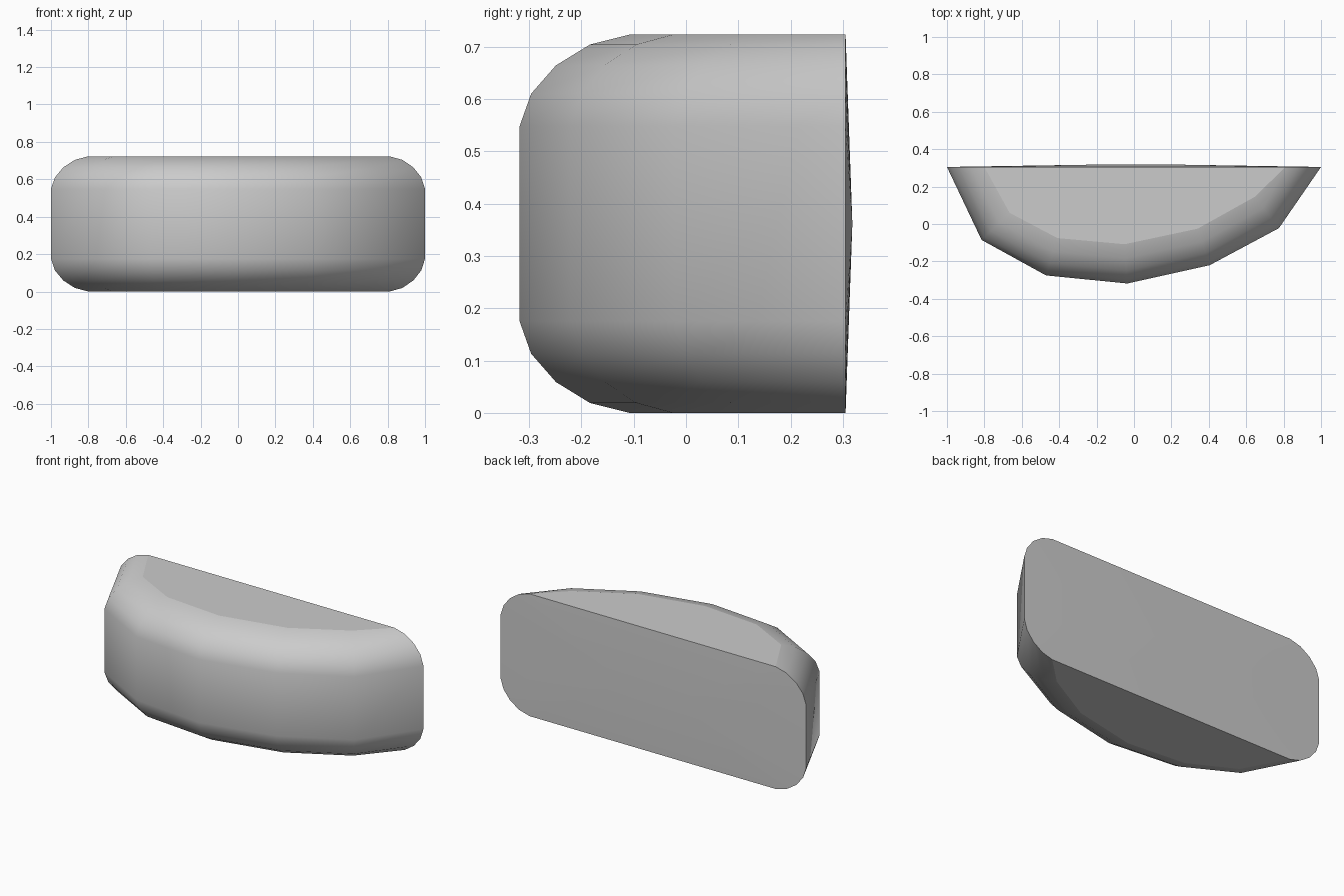
import bpy, bmesh, math

if "Cube" in bpy.data.objects:
    bpy.data.objects.remove(bpy.data.objects["Cube"])

# Plan outlines: widest section and the inset top/bottom cap
OUTER = [(-1, .305), (-.815, -.085), (-.47, -.275), (-.035, -.318),
         (.405, -.22), (.775, -.022), (1, .305)]
INNER = [(-.8, .305), (-.665, .06), (-.41, -.075), (-.05, -.108),
         (.34, -.025), (.645, .145), (.81, .305)]
# Rounded edge: (inset fraction, height)
EDGE = [(0, .548), (.105, .61), (.33, .664), (.64, .704), (1, .723)]
H = .723
levels = [(t, H - z) for t, z in reversed(EDGE)] + EDGE

bm = bmesh.new()
rings = [[bm.verts.new((a[0] + (b[0] - a[0]) * t, a[1] + (b[1] - a[1]) * t, z))
          for a, b in zip(OUTER, INNER)] for t, z in levels]

# Curved front wall with rounded edges
for lo, hi in zip(rings, rings[1:]):
    for i in range(len(OUTER) - 1):
        bm.faces.new((lo[i], lo[i + 1], hi[i + 1], hi[i])).smooth = True

# Flat top and bottom
caps = [bm.faces.new(rings[-1]), bm.faces.new(rings[0][::-1])]

# Slightly domed back: fans to a short central ridge
left = bm.verts.new((-.18, .318, H / 2))
right = bm.verts.new((.2, .318, H / 2))
for lo, hi in zip(rings, rings[1:]):
    bm.faces.new((lo[0], hi[0], left))
    bm.faces.new((hi[-1], lo[-1], right))
bm.faces.new((rings[-1][0], rings[-1][-1], right, left))
bm.faces.new((rings[0][-1], rings[0][0], left, right))
bmesh.ops.recalc_face_normals(bm, faces=bm.faces)

mesh = bpy.data.meshes.new("rounded_half_block")
bm.to_mesh(mesh)
bm.free()
body = bpy.data.objects.new("rounded_half_block", mesh)
bpy.context.collection.objects.link(body)

# Smooth wall, crisp cap and back borders
bpy.context.view_layer.objects.active = body
body.select_set(True)
bpy.ops.object.shade_smooth_by_angle(angle=math.radians(42))
for p in mesh.polygons:
    if abs(p.normal.z) > .999:
        p.use_smooth = False
